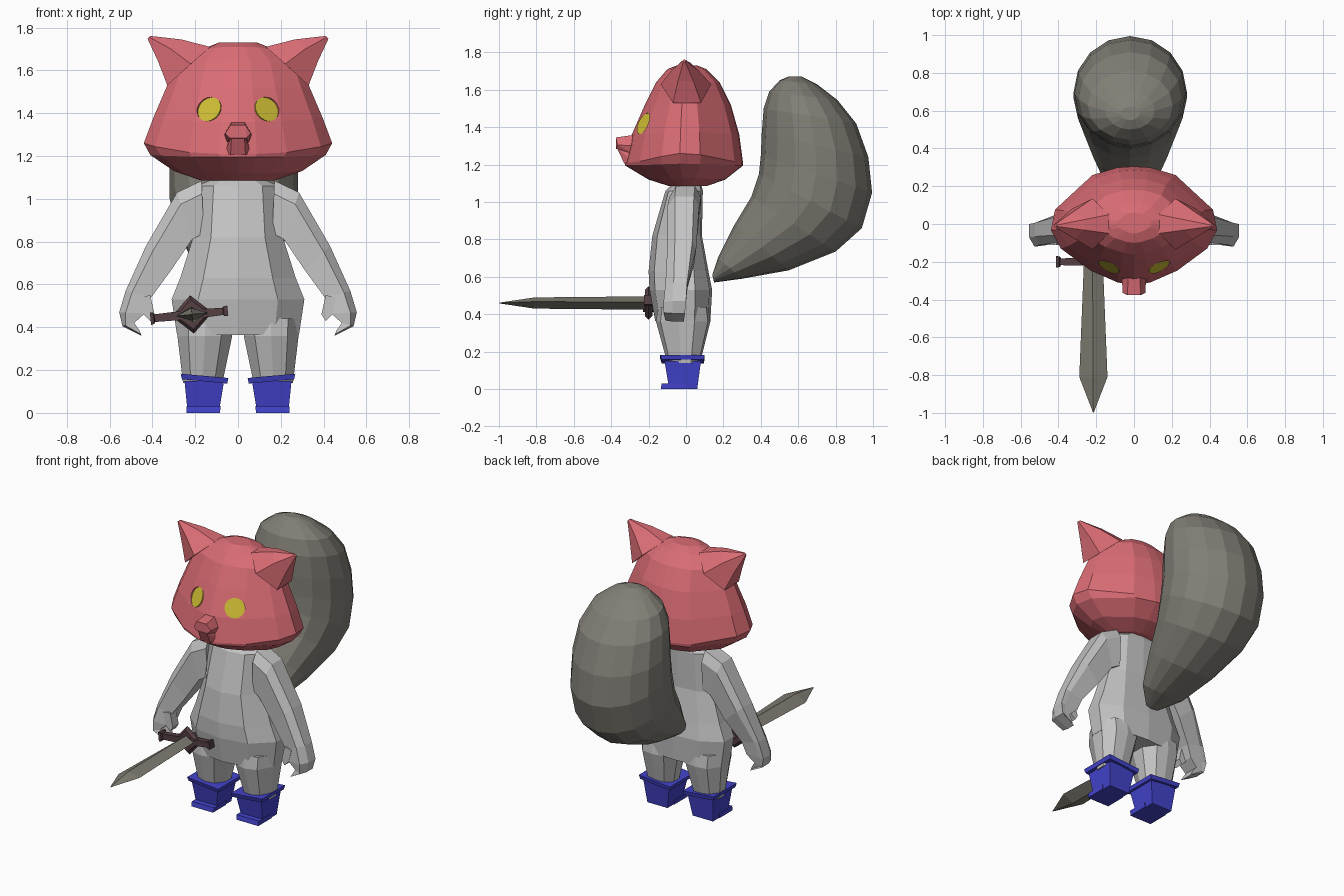
import bpy, bmesh, math
from mathutils import Vector

if "Cube" in bpy.data.objects:
    bpy.data.objects.remove(bpy.data.objects["Cube"], do_unlink=True)


def material(name, rgb):
    m = bpy.data.materials.new(name)
    m.use_nodes = True
    m.diffuse_color = (*rgb, 1)
    m.node_tree.nodes["Principled BSDF"].inputs["Base Color"].default_value = (*rgb, 1)
    return m


RED = material("red fur", (0.70, 0.15, 0.175))
GREY = material("light grey body", (0.55, 0.55, 0.55))
TAIL = material("brown grey tail", (0.22, 0.21, 0.18))
BLUE = material("blue boots", (0.055, 0.055, 0.60))
YELLOW = material("yellow eyes", (0.62, 0.52, 0.035))
STEEL = material("dull steel", (0.21, 0.20, 0.165))
BROWN = material("dark brown hilt", (0.09, 0.05, 0.055))


def finish(bm, name, mat, mirror=False):
    bmesh.ops.recalc_face_normals(bm, faces=bm.faces)
    me = bpy.data.meshes.new(name)
    bm.to_mesh(me)
    bm.free()
    me.materials.append(mat)
    ob = bpy.data.objects.new(name, me)
    bpy.context.scene.collection.objects.link(ob)
    if mirror:
        mod = ob.modifiers.new("Mirror", "MIRROR")
        mod.use_mirror_merge = False
    return ob


def loft(name, rings, mat, mirror=False):
    """Skin equal-length closed rings of points and cap both ends."""
    bm = bmesh.new()
    loops = [[bm.verts.new(p) for p in ring] for ring in rings]
    n = len(loops[0])
    for a, b in zip(loops, loops[1:]):
        for i in range(n):
            j = (i + 1) % n
            bm.faces.new((a[i], a[j], b[j], b[i]))
    bm.faces.new(loops[0])
    bm.faces.new(loops[-1])
    return finish(bm, name, mat, mirror)


def hull(name, points, mat, mirror=False):
    bm = bmesh.new()
    for p in points:
        bm.verts.new(p)
    bmesh.ops.convex_hull(bm, input=bm.verts)
    bmesh.ops.dissolve_limit(bm, angle_limit=0.02, verts=bm.verts, edges=bm.edges)
    return finish(bm, name, mat, mirror)


def slab(z, x0, x1, y0, y1, tilt=0):
    return [(x0, y0, z), (x1, y0, z + tilt), (x1, y1, z + tilt), (x0, y1, z)]


def outline(half):
    """Mirror a half outline that runs from front to back."""
    return half + [(-x, y) for x, y in reversed(half) if x > 0]


def section(shape, cx, z, w, front, back, lift=0):
    return [(cx + x * w, y * (-front if y < 0 else back), z + lift * abs(x) ** 3)
            for x, y in shape]


# Head
lens = outline([(0, -1), (0.2, -0.95), (0.52, -0.76), (0.88, -0.4), (1, -0.1),
                (0.95, 0.25), (0.5, 0.85), (0.2, 0.98), (0, 1)])
head = loft("head", [section(lens, 0, *r) for r in (
    (1.085, 0.17, -0.09, 0.11, 0), (1.12, 0.30, -0.20, 0.21, 0.01),
    (1.195, 0.41, -0.325, 0.305, 0.01), (1.21, 0.44, -0.325, 0.305, 0.05),
    (1.36, 0.395, -0.29, 0.285, 0.02), (1.52, 0.335, -0.22, 0.24, 0),
    (1.64, 0.29, -0.16, 0.18, 0), (1.71, 0.19, -0.10, 0.11, -0.02),
    (1.73, 0.09, -0.05, 0.06, 0))], RED)

# Ears
tip = Vector((0.43, -0.01, 1.765))
base = [Vector(p) for p in ((0.33, -0.07, 1.53), (0.22, -0.135, 1.63), (0.13, -0.05, 1.71),
                            (0.13, 0.05, 1.71), (0.22, 0.135, 1.63), (0.33, 0.08, 1.53))]
loft("ears", [[p.lerp(tip, t) + Vector((0, 0, s)) for p in base]
              for t, s in ((0, 0), (0.45, 0.01), (0.93, 0))], RED, True)

# Snout with nose
hull("nose", [(s * x, y, z) for s in (-1, 1) for x, y, z in (
    (0.035, -0.375, 1.345), (0.06, -0.365, 1.305), (0.04, -0.375, 1.285),
    (0.03, -0.27, 1.36), (0.065, -0.27, 1.30), (0.05, -0.29, 1.26))], RED)
hull("muzzle", [(s * x, y, z) for s in (-1, 1) for x, y, z in (
    (0.03, -0.37, 1.29), (0.035, -0.33, 1.205), (0.06, -0.29, 1.22), (0.04, -0.28, 1.3))], RED)


# Eye sockets cut into the head, with a flat disc at the bottom of each
def eye_disc(name, depth, offset, radius, mat):
    axis = Vector((0.47, -0.78, 0.40)).normalized()
    bm = bmesh.new()
    bmesh.ops.create_cone(bm, cap_ends=True, segments=16, radius1=radius,
                          radius2=radius, depth=depth)
    turn = axis.to_track_quat("Z", "Y").to_matrix()
    bmesh.ops.rotate(bm, matrix=turn, verts=bm.verts)
    bmesh.ops.translate(bm, vec=Vector((0.142, -0.238, 1.425)) + axis * offset, verts=bm.verts)
    return finish(bm, name, mat, True)


cutter = eye_disc("socket_cutter", 0.12, 0.035, 0.061, RED)
cutter.hide_render = True
cut = head.modifiers.new("Sockets", "BOOLEAN")
cut.object = cutter
cut.solver = "EXACT"
bpy.context.view_layer.objects.active = head
bpy.ops.object.modifier_apply(modifier=cut.name)
bpy.data.objects.remove(cutter, do_unlink=True)
eye_disc("eyes", 0.008, -0.02, 0.061, YELLOW)

# Torso
octagon = outline([(0, -1), (0.6, -0.85), (1, -0.25), (1, 0.35), (0.6, 0.9), (0, 1)])
loft("torso", [section(octagon, 0, *r) for r in (
    (1.10, 0.10, -0.07, 0.08), (1.06, 0.19, -0.11, 0.09), (0.82, 0.21, -0.18, 0.085),
    (0.63, 0.27, -0.20, 0.12), (0.53, 0.31, -0.195, 0.14), (0.365, 0.285, -0.165, 0.13))], GREY)

# Legs
loft("legs", [section(octagon, *r) for r in (
    (0.155, 0.44, 0.13, -0.15, 0.12), (0.155, 0.36, 0.128, -0.16, 0.13),
    (0.165, 0.14, 0.092, -0.10, 0.075))], GREY, True)

# Arms with curled hands: outer x z, inner x z, front y, back y
arm = []
for ox, oz, ix, iz, f, b in (
        (0.17, 1.085, 0.16, 0.84, -0.09, 0.08), (0.285, 1.03, 0.215, 0.81, -0.10, 0.07),
        (0.43, 0.78, 0.31, 0.67, -0.10, 0.055), (0.525, 0.57, 0.405, 0.54, -0.11, 0.01),
        (0.555, 0.47, 0.435, 0.465, -0.12, 0), (0.54, 0.405, 0.485, 0.42, -0.12, -0.01),
        (0.45, 0.36, 0.46, 0.385, -0.11, -0.02)):
    mx, mz = ox * 0.75 + ix * 0.25, oz * 0.75 + iz * 0.25
    arm.append([(ox, f * 0.6, oz), (mx, f, mz), (ix, f * 0.9, iz),
                (ix, b * 0.8, iz), (mx, b, mz), (ox, b * 0.6, oz)])
loft("arms", arm, GREY, True)
hull("thumbs", [(x, y, z) for y in (-0.11, -0.05) for x, z in (
    (0.41, 0.55), (0.39, 0.46), (0.41, 0.43), (0.44, 0.46), (0.46, 0.54))], GREY, True)

# Boots: shaft, toe and tilted cuff
loft("boot_shafts", [slab(0, 0.09, 0.235, -0.09, 0.06), slab(0.15, 0.065, 0.25, -0.115, 0.08)],
     BLUE, True)
loft("boot_toes", [slab(0, 0.085, 0.24, -0.135, 0), slab(0.03, 0.08, 0.24, -0.13, 0)], BLUE, True)
loft("boot_cuffs", [slab(0.137, 0.05, 0.262, -0.13, 0.095, 0.02),
                    slab(0.163, 0.045, 0.268, -0.138, 0.1, 0.02)], BLUE, True)

# Tail: front y z, back y z, half width
tail = []
for fy, fz, by, bz, w in (
        (0.14, 0.61, 0.15, 0.57, 0.05), (0.17, 0.70, 0.30, 0.59, 0.14),
        (0.26, 0.88, 0.55, 0.635, 0.21), (0.35, 1.03, 0.80, 0.735, 0.27),
        (0.39, 1.15, 0.94, 0.86, 0.30), (0.40, 1.25, 0.995, 1.05, 0.30),
        (0.405, 1.37, 0.975, 1.24, 0.295), (0.415, 1.5, 0.91, 1.42, 0.275),
        (0.445, 1.59, 0.81, 1.545, 0.225), (0.50, 1.65, 0.70, 1.63, 0.13),
        (0.55, 1.672, 0.62, 1.67, 0.05)):
    ring = []
    for k in range(16):
        c, s = math.cos(k * math.tau / 16), math.sin(k * math.tau / 16)
        t = 0.5 + 0.5 * c
        ring.append((-0.02 + w * s, fy + (by - fy) * t, fz + (bz - fz) * t))
    tail.append(ring)
loft("tail", tail, TAIL)


# Sword, pointing forward
def diamond(y, w, h):
    return [(w, y, 0), (0, y, h), (-w, y, 0), (0, y, -h)]


def bar(x, r):
    return [(x, -0.20 - r, -r), (x, -0.20 + r, -r), (x, -0.20 + r, r), (x, -0.20 - r, r)]


sword = [
    loft("sword_blade", [diamond(-0.19, 0.05, 0.036), diamond(-0.81, 0.075, 0.03),
                         diamond(-0.998, 0.002, 0.002)], STEEL),
    loft("sword_guard", [diamond(-0.18, 0.07, 0.07), diamond(-0.20, 0.095, 0.09),
                         diamond(-0.22, 0.075, 0.07)], BROWN),
    loft("sword_crossbar", [bar(x, r) for x, r in (
        (-0.195, 0.03), (-0.18, 0.027), (-0.175, 0.018), (0, 0.022),
        (0.145, 0.017), (0.15, 0.023), (0.168, 0.025))], BROWN),
    loft("sword_grip", [diamond(-0.20, 0.025, 0.025), diamond(-0.12, 0.025, 0.025)], BROWN),
]
for part in sword:
    part.location = (-0.215, 0, 0.46)
    part.rotation_euler.y = -0.1
